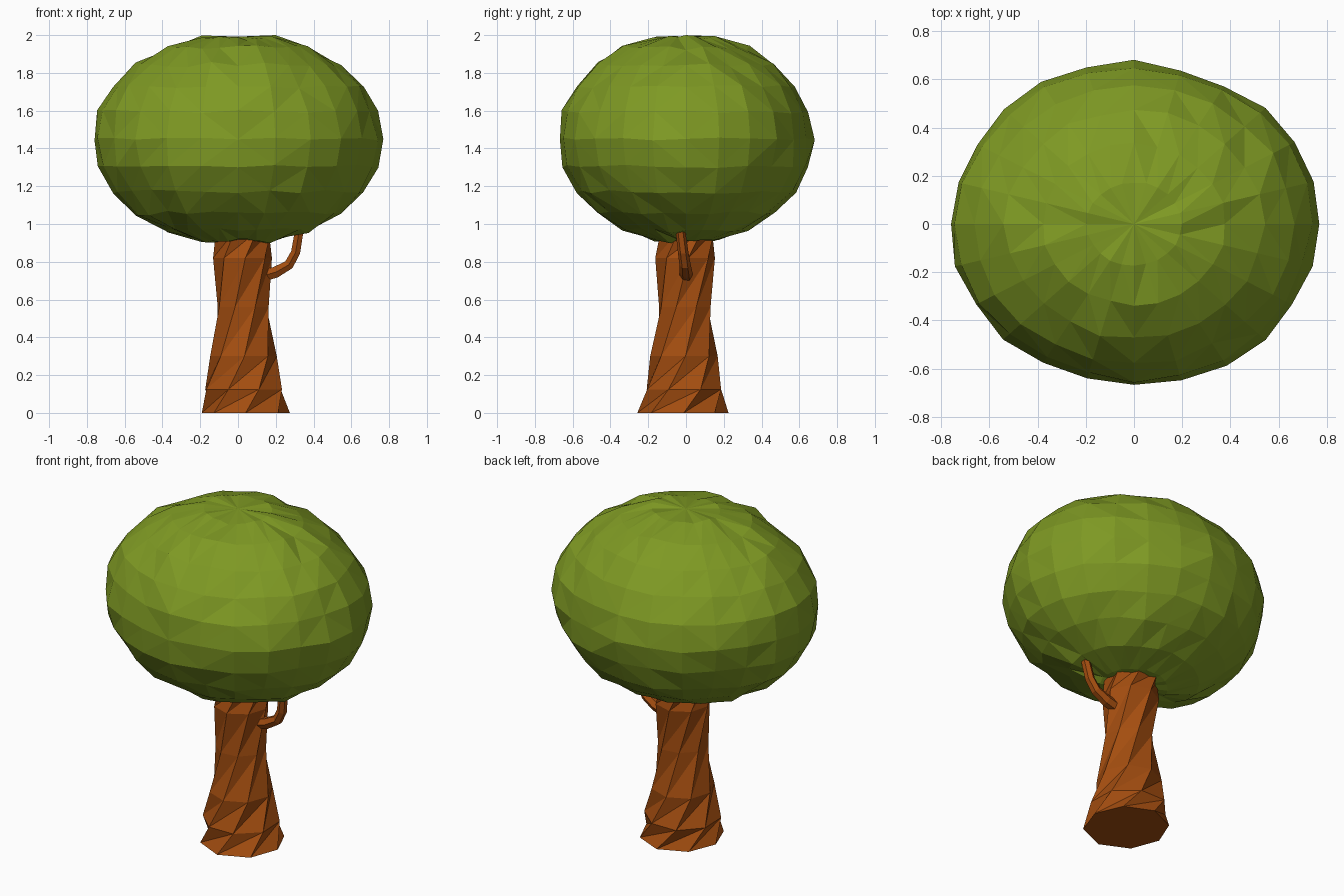
import bpy, bmesh, math, random
from mathutils import Vector

if "Cube" in bpy.data.objects:
    bpy.data.objects.remove(bpy.data.objects["Cube"])

random.seed(4)


def material(name, rgb):
    m = bpy.data.materials.new(name)
    m.diffuse_color = (*rgb, 1)
    m.use_nodes = True
    m.node_tree.nodes["Principled BSDF"].inputs["Base Color"].default_value = m.diffuse_color
    return m


def finish(bm, name, mat):
    bmesh.ops.recalc_face_normals(bm, faces=bm.faces)
    me = bpy.data.meshes.new(name)
    bm.to_mesh(me)
    bm.free()
    me.materials.append(mat)
    ob = bpy.data.objects.new(name, me)
    bpy.context.collection.objects.link(ob)
    return ob


bark = material("bark", (0.37, 0.075, 0.005))
leaf = material("leaf", (0.21, 0.32, 0.017))

# Trunk: twisted octagonal rings, split along the long diagonal for grooves
SIDES = 8
rings_spec = [  # z, centre x, centre y, radius
    (0.00, 0.04, -0.012, 0.24), (0.125, 0.025, -0.012, 0.217),
    (0.30, 0.025, -0.012, 0.177), (0.56, 0.028, -0.008, 0.142),
    (0.82, 0.022, -0.005, 0.155), (0.96, 0.022, 0.0, 0.16)]
bm = bmesh.new()
rings = []
for k, (z, cx, cy, r) in enumerate(rings_spec):
    ring = []
    for i in range(SIDES):
        a = math.tau * i / SIDES + math.radians(24) * k
        rr = r * random.uniform(0.96, 1.03)
        ring.append(bm.verts.new((cx + rr * math.cos(a), cy + rr * math.sin(a), z)))
    rings.append(ring)
for lo, hi in zip(rings, rings[1:]):
    for i in range(SIDES):
        j = (i + 1) % SIDES
        bm.faces.new((lo[i], lo[j], hi[j]))
        bm.faces.new((lo[i], hi[j], hi[i]))
bm.faces.new(rings[0])
bm.faces.new(rings[-1])
finish(bm, "trunk", bark)

# Side branch: six-sided tube bending up into the crown
path = [Vector(p) for p in ((0.11, 0.0, 0.72), (0.20, 0.0, 0.745), (0.27, -0.005, 0.785),
                            (0.305, -0.015, 0.85), (0.325, -0.03, 0.97))]
radii = (0.036, 0.034, 0.030, 0.028, 0.026)
bm = bmesh.new()
tube = []
for k, (p, r) in enumerate(zip(path, radii)):
    t = (path[min(k + 1, 4)] - path[max(k - 1, 0)]).normalized()
    side = Vector((0, 1, 0))
    up = t.cross(side).normalized()
    tube.append([bm.verts.new(p + r * (math.cos(a) * side + math.sin(a) * up))
                 for a in (math.tau * i / 6 for i in range(6))])
for lo, hi in zip(tube, tube[1:]):
    for i in range(6):
        j = (i + 1) % 6
        bm.faces.new((lo[i], lo[j], hi[j], hi[i]))
bm.faces.new(tube[0])
bm.faces.new(tube[-1])
finish(bm, "branch", bark)

# Crown: squashed faceted sphere with slight irregularity and a dimple at each pole
bm = bmesh.new()
bmesh.ops.create_uvsphere(bm, u_segments=24, v_segments=12, radius=1)
for v in bm.verts:
    pole = abs(v.co.z) > 0.999
    s = 0.965 if pole else random.uniform(0.975, 1.01)
    v.co = Vector((0.765 * s * v.co.x, 0.675 * s * v.co.y, 1.445 + 0.562 * s * v.co.z))
    if not pole:
        v.co.z += random.uniform(-0.008, 0.008)
bmesh.ops.triangulate(bm, faces=bm.faces)
top = max(v.co.z for v in bm.verts)
for v in bm.verts:
    v.co.z += 2.0 - top
finish(bm, "crown", leaf)
